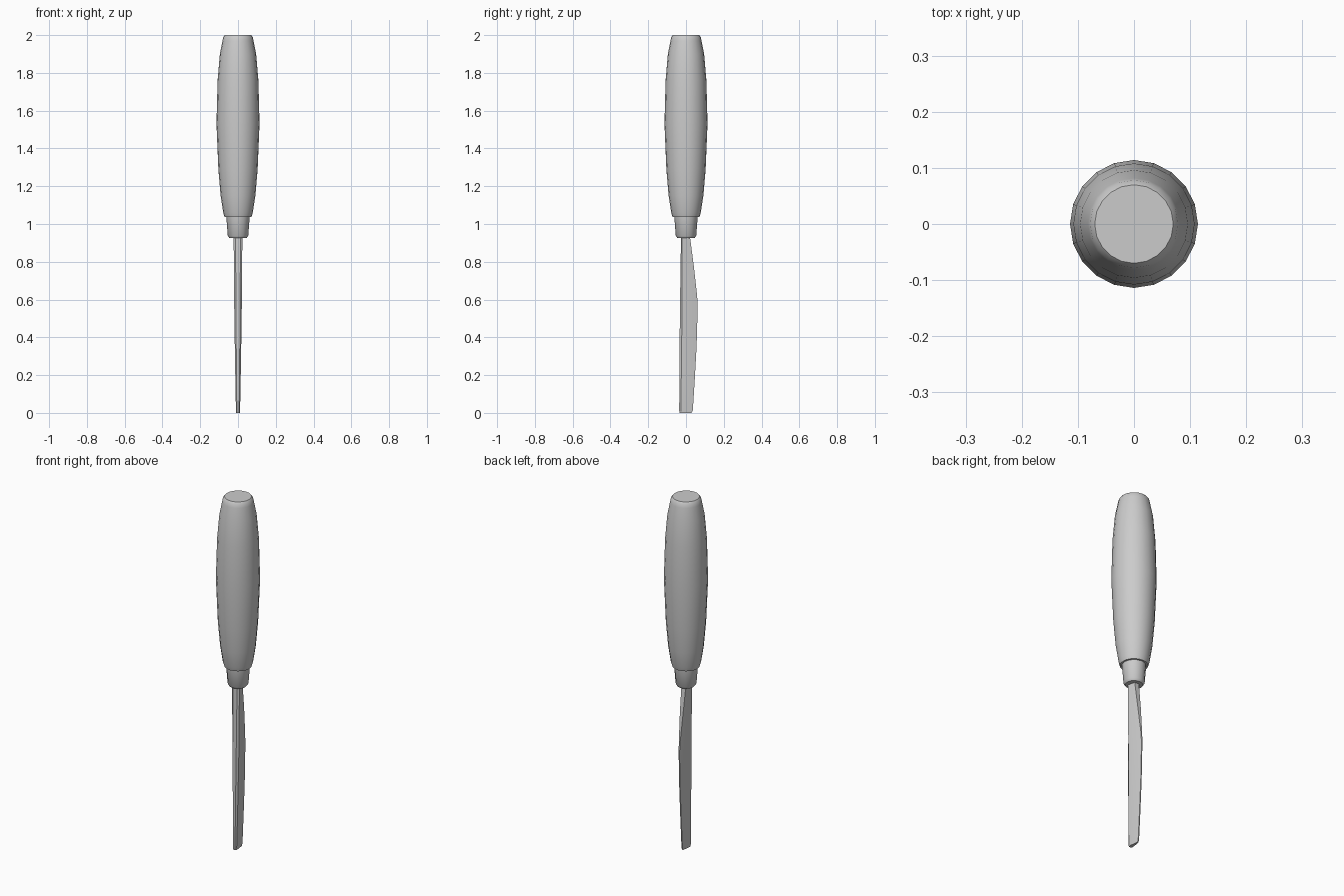
import bpy, bmesh
from math import sin, cos, pi, radians

if "Cube" in bpy.data.objects:
    bpy.data.objects.remove(bpy.data.objects["Cube"])


def loft(name, rings, smooth_angle):
    """Skin a list of equal-length point rings and cap both ends."""
    bm = bmesh.new()
    loops = [[bm.verts.new(p) for p in ring] for ring in rings]
    n = len(loops[0])
    for a, b in zip(loops, loops[1:]):
        for i in range(n):
            j = (i + 1) % n
            bm.faces.new((a[i], a[j], b[j], b[i]))
    bm.faces.new(loops[0])
    bm.faces.new(loops[-1])
    bmesh.ops.recalc_face_normals(bm, faces=bm.faces)
    mesh = bpy.data.meshes.new(name)
    bm.to_mesh(mesh)
    bm.free()
    obj = bpy.data.objects.new(name, mesh)
    bpy.context.collection.objects.link(obj)
    bpy.ops.object.select_all(action='DESELECT')
    obj.select_set(True)
    bpy.context.view_layer.objects.active = obj
    bpy.ops.object.shade_smooth_by_angle(angle=radians(smooth_angle))
    return obj


def circle(r, z, sides):
    return [(r * cos(2 * pi * i / sides), r * sin(2 * pi * i / sides), z)
            for i in range(sides)]


# Barrel-shaped handle: (radius, height)
handle_profile = [(0.071, 1.037), (0.078, 1.06), (0.092, 1.15), (0.104, 1.29),
                  (0.114, 1.53), (0.108, 1.76), (0.096, 1.90), (0.082, 1.97),
                  (0.078, 1.99), (0.070, 2.0)]
loft("handle", [circle(r, z, 20) for r, z in handle_profile], 40)

# Tapered collar with a chamfered lower rim
collar_profile = [(0.045, 0.925), (0.054, 0.937), (0.062, 1.04)]
loft("collar", [circle(r, z, 12) for r, z in collar_profile], 35)


# Blade: thick spine at -y thinning to a cutting edge at +y
def blade_section(z, spine, edge, t, edge_t):
    w = edge - spine
    half = [(0.55 * t, spine), (t, spine + 0.12 * w),
            (0.85 * t, spine + 0.45 * w), (edge_t, edge)]
    return [(x, y, z) for x, y in half] + [(-x, y, z) for x, y in reversed(half)]


# (height, spine y, edge y, half thickness, half edge thickness)
blade_stations = [(0.0, -0.033, 0.030, 0.010, 0.003),
                  (0.012, -0.036, 0.036, 0.011, 0.003),
                  (0.17, -0.035, 0.046, 0.014, 0.003),
                  (0.35, -0.034, 0.056, 0.017, 0.003),
                  (0.56, -0.032, 0.062, 0.020, 0.003),
                  (0.62, -0.031, 0.059, 0.0205, 0.004),
                  (0.78, -0.029, 0.041, 0.022, 0.010),
                  (0.94, -0.026, 0.020, 0.023, 0.014)]
loft("blade", [blade_section(*s) for s in blade_stations], 30)
